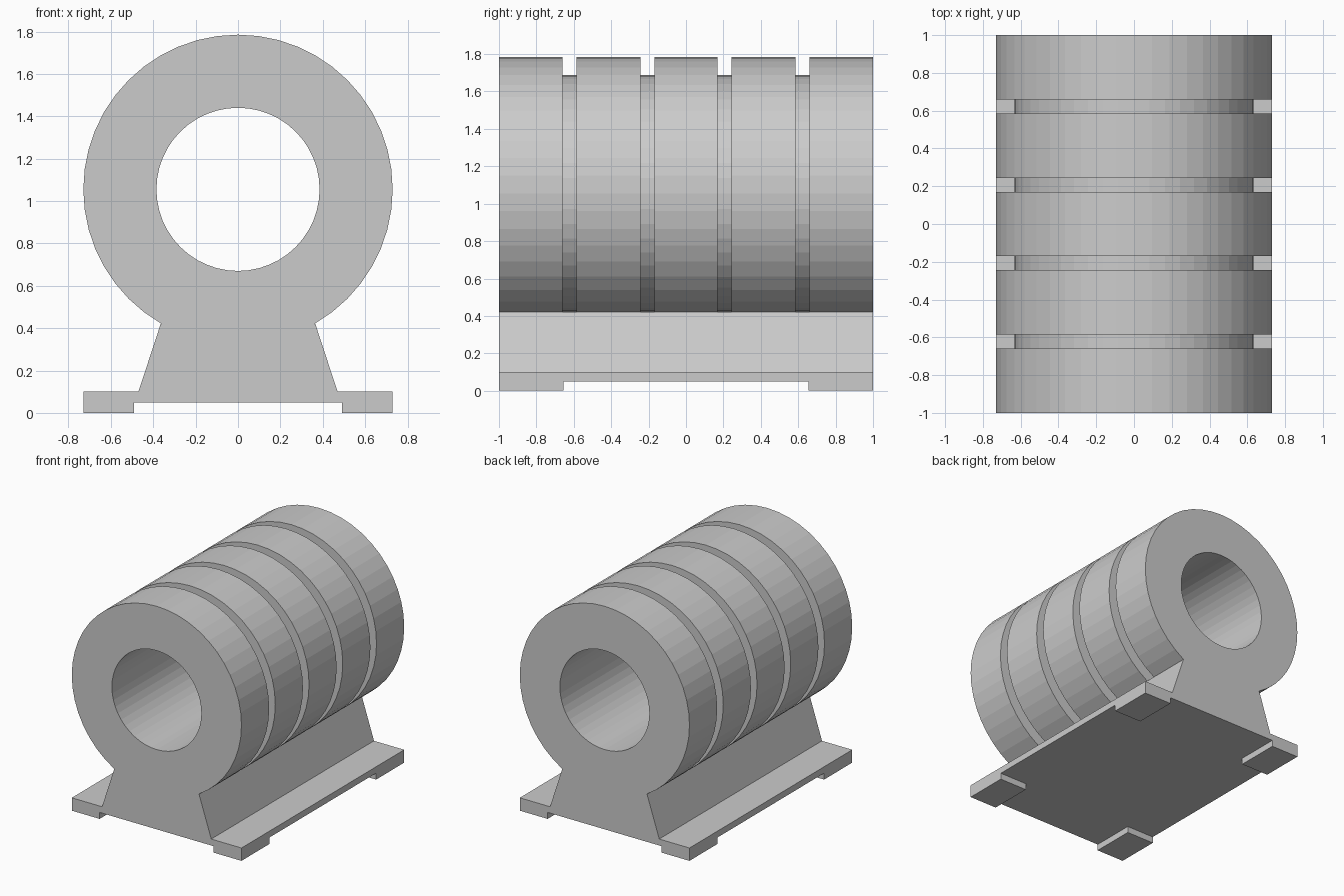
import bpy, bmesh
from math import sin, cos, pi

if "Cube" in bpy.data.objects:
    bpy.data.objects.remove(bpy.data.objects["Cube"])

SEG = 48
AXIS_Z, R_OUT, R_GROOVE, R_BORE = 1.055, 0.73, 0.633, 0.385


def finish(name, bm):
    bmesh.ops.recalc_face_normals(bm, faces=bm.faces)
    mesh = bpy.data.meshes.new(name)
    bm.to_mesh(mesh)
    bm.free()
    obj = bpy.data.objects.new(name, mesh)
    bpy.context.collection.objects.link(obj)
    return obj


def box(name, x0, x1, y0, y1, z0, z1):
    bm = bmesh.new()
    bmesh.ops.create_cube(bm, size=1)
    bmesh.ops.scale(bm, vec=(x1 - x0, y1 - y0, z1 - z0), verts=bm.verts)
    bmesh.ops.translate(bm, vec=((x0 + x1) / 2, (y0 + y1) / 2, (z0 + z1) / 2), verts=bm.verts)
    return finish(name, bm)


# Grooved sleeve: closed (radius, y) section turned around the y axis
section = [(R_BORE, -1), (R_OUT, -1)]
for y in (-0.622, -0.207, 0.207, 0.622):
    a, b = y - 0.0375, y + 0.0375
    section += [(R_OUT, a), (R_GROOVE, a), (R_GROOVE, b), (R_OUT, b)]
section += [(R_OUT, 1), (R_BORE, 1)]
bm = bmesh.new()
rings = []
for i in range(SEG):
    t = 2 * pi * i / SEG
    rings.append([bm.verts.new((r * cos(t), y, AXIS_Z + r * sin(t))) for r, y in section])
n = len(section)
for i in range(SEG):
    p, q = rings[i], rings[(i + 1) % SEG]
    for j in range(n):
        k = (j + 1) % n
        bm.faces.new((p[j], p[k], q[k], q[j]))
finish("grooved_sleeve", bm)

# Tapered pedestal: trapezoid extruded along y
bm = bmesh.new()
outline = [(-0.47, 0.10), (0.47, 0.10), (0.365, 0.42), (-0.365, 0.42)]
face = bm.faces.new([bm.verts.new((x, -1, z)) for x, z in outline])
out = bmesh.ops.extrude_face_region(bm, geom=[face], use_keep_orig=True)
bmesh.ops.translate(bm, vec=(0, 2, 0),
                    verts=[g for g in out["geom"] if isinstance(g, bmesh.types.BMVert)])
finish("pedestal", bm)

# Base plate
box("base_plate", -0.73, 0.73, -1, 1, 0.05, 0.10)

# Corner feet: one foot mirrored to all four corners
foot = box("corner_feet", 0.49, 0.73, 0.655, 1, 0, 0.05)
mirror = foot.modifiers.new("Mirror", 'MIRROR')
mirror.use_axis = (True, True, False)
